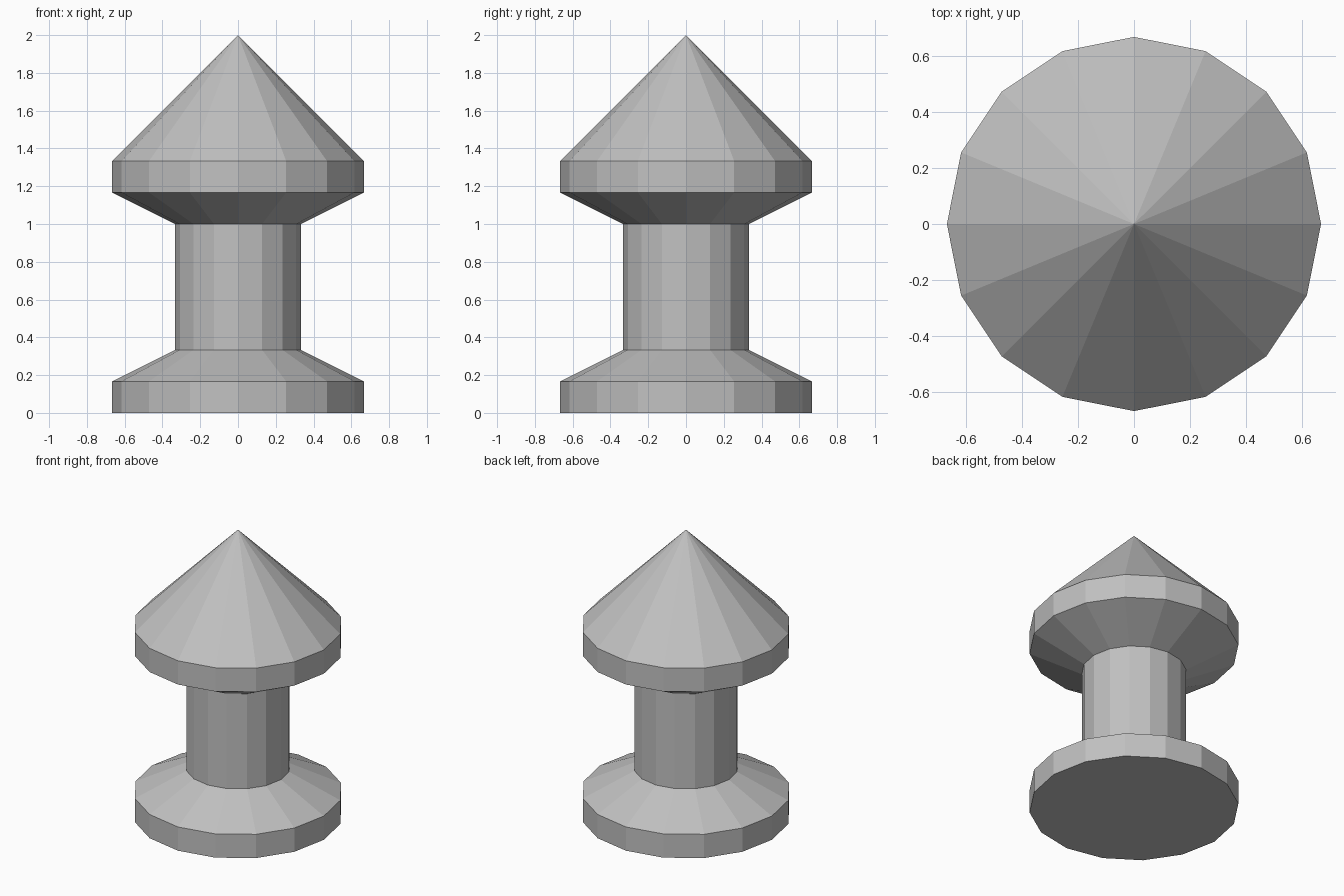
import bpy
import bmesh
from math import cos, sin, tau

cube = bpy.data.objects.get("Cube")
if cube:
    bpy.data.objects.remove(cube, do_unlink=True)

SIDES = 16
WIDE, NARROW = 2 / 3, 1 / 3

grey = bpy.data.materials.new("light grey")
grey.use_nodes = True
colour = (0.53, 0.53, 0.53, 1)
grey.diffuse_color = colour
grey.node_tree.nodes["Principled BSDF"].inputs["Base Color"].default_value = colour


def lathe(name, profile):
    """Turn (radius, height) pairs into a faceted solid; radius 0 is a point."""
    bm = bmesh.new()
    rings = []
    for r, z in profile:
        count = SIDES if r else 1
        rings.append([bm.verts.new((r * cos(tau * i / SIDES), r * sin(tau * i / SIDES), z))
                      for i in range(count)])
    for low, high in zip(rings, rings[1:]):
        for i in range(SIDES):
            j = (i + 1) % SIDES
            if len(high) == 1:
                bm.faces.new((low[i], low[j], high[0]))
            else:
                bm.faces.new((low[i], low[j], high[j], high[i]))
    # Close the flat bottom
    bm.faces.new(rings[0][::-1])
    bmesh.ops.recalc_face_normals(bm, faces=bm.faces[:])
    mesh = bpy.data.meshes.new(name)
    bm.to_mesh(mesh)
    bm.free()
    mesh.materials.append(grey)
    obj = bpy.data.objects.new(name, mesh)
    bpy.context.collection.objects.link(obj)
    return obj


# One continuous turned body: foot, flare, shaft, collar, rim and pointed cap
lathe("turned_post", [
    (WIDE, 0), (WIDE, 1 / 6),
    (NARROW, 1 / 3), (NARROW, 1),
    (WIDE, 7 / 6), (WIDE, 4 / 3),
    (0, 2),
])
